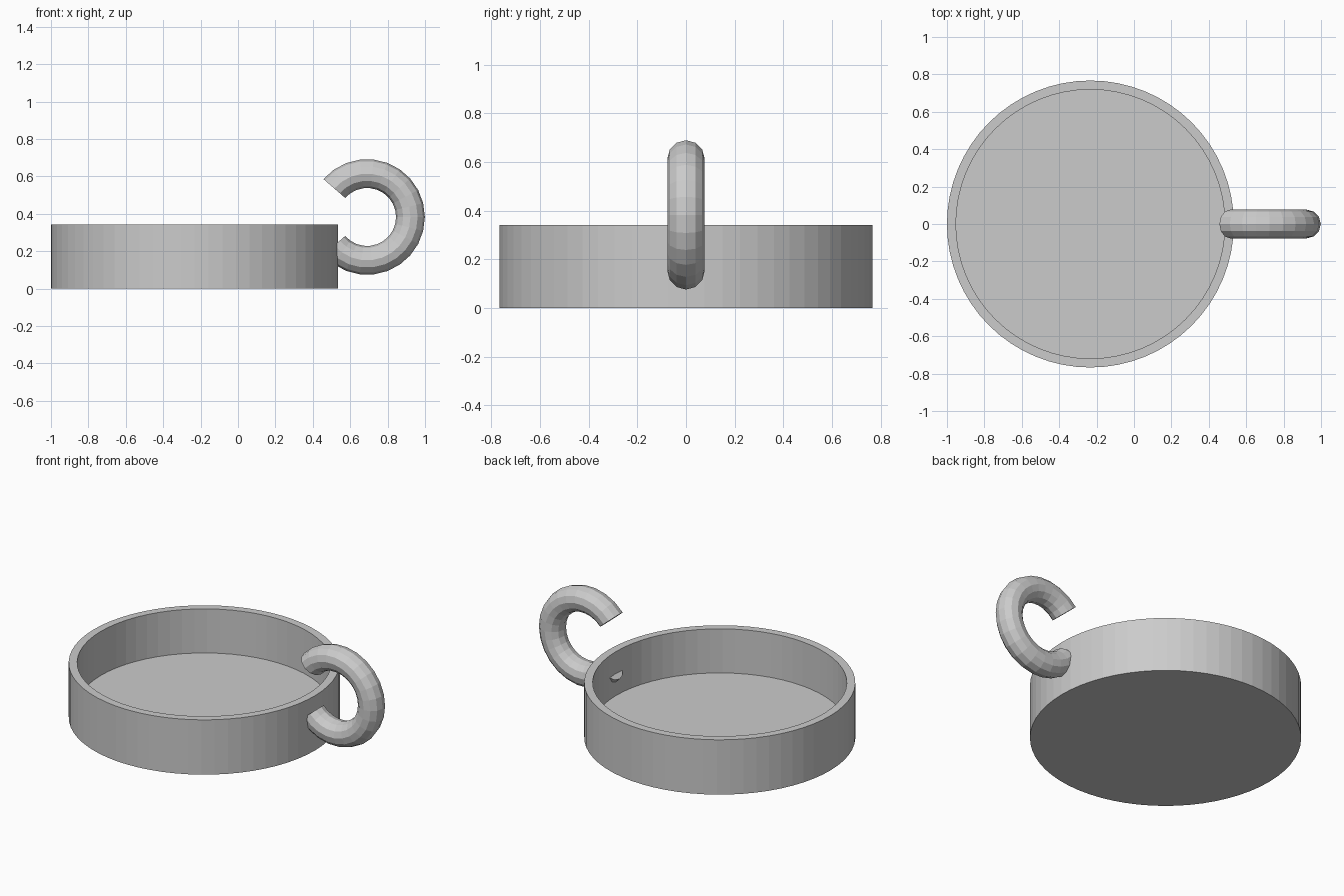
import bpy, bmesh, math

if "Cube" in bpy.data.objects:
    bpy.data.objects.remove(bpy.data.objects["Cube"])

grey = bpy.data.materials.new("plain grey")
grey.diffuse_color = (0.6, 0.6, 0.6, 1)
grey.use_nodes = True
grey.node_tree.nodes["Principled BSDF"].inputs["Base Color"].default_value = grey.diffuse_color


def make_object(name, bm):
    bmesh.ops.recalc_face_normals(bm, faces=bm.faces)
    mesh = bpy.data.meshes.new(name)
    bm.to_mesh(mesh)
    bm.free()
    mesh.materials.append(grey)
    obj = bpy.data.objects.new(name, mesh)
    bpy.context.collection.objects.link(obj)
    return obj


def loft(name, rings):
    """Bridge successive vertex rings and cap both ends."""
    bm = bmesh.new()
    loops = [[bm.verts.new(p) for p in ring] for ring in rings]
    for a, b in zip(loops, loops[1:]):
        for i in range(len(a)):
            j = (i + 1) % len(a)
            bm.faces.new((a[i], a[j], b[j], b[i]))
    bm.faces.new(loops[0])
    bm.faces.new(loops[-1])
    return make_object(name, bm)


# Shallow round dish: outer wall, flat rim, inner wall and floor
DISH_X, SIDES = -0.233, 64


def dish_ring(radius, z):
    return [(DISH_X + radius * math.cos(math.tau * i / SIDES),
             radius * math.sin(math.tau * i / SIDES), z) for i in range(SIDES)]


loft("dish", [dish_ring(r, z) for r, z in
              ((0.767, 0), (0.767, 0.342), (0.719, 0.342), (0.719, 0.067))])

# Open ring handle: faceted tube swept along an arc, lower end set into the wall
CX, CZ, MAJOR, TUBE = 0.69, 0.383, 0.232, 0.077
STEPS, TUBE_SIDES, HALF_ARC = 20, 12, math.radians(139)


def handle_ring(angle):
    ring = []
    for i in range(TUBE_SIDES):
        t = math.tau * i / TUBE_SIDES
        r = MAJOR + TUBE * math.cos(t)
        ring.append((CX + r * math.cos(angle), TUBE * math.sin(t),
                     CZ + r * math.sin(angle)))
    return ring


loft("handle", [handle_ring(HALF_ARC * (2 * k / STEPS - 1))
                for k in range(STEPS + 1)])
